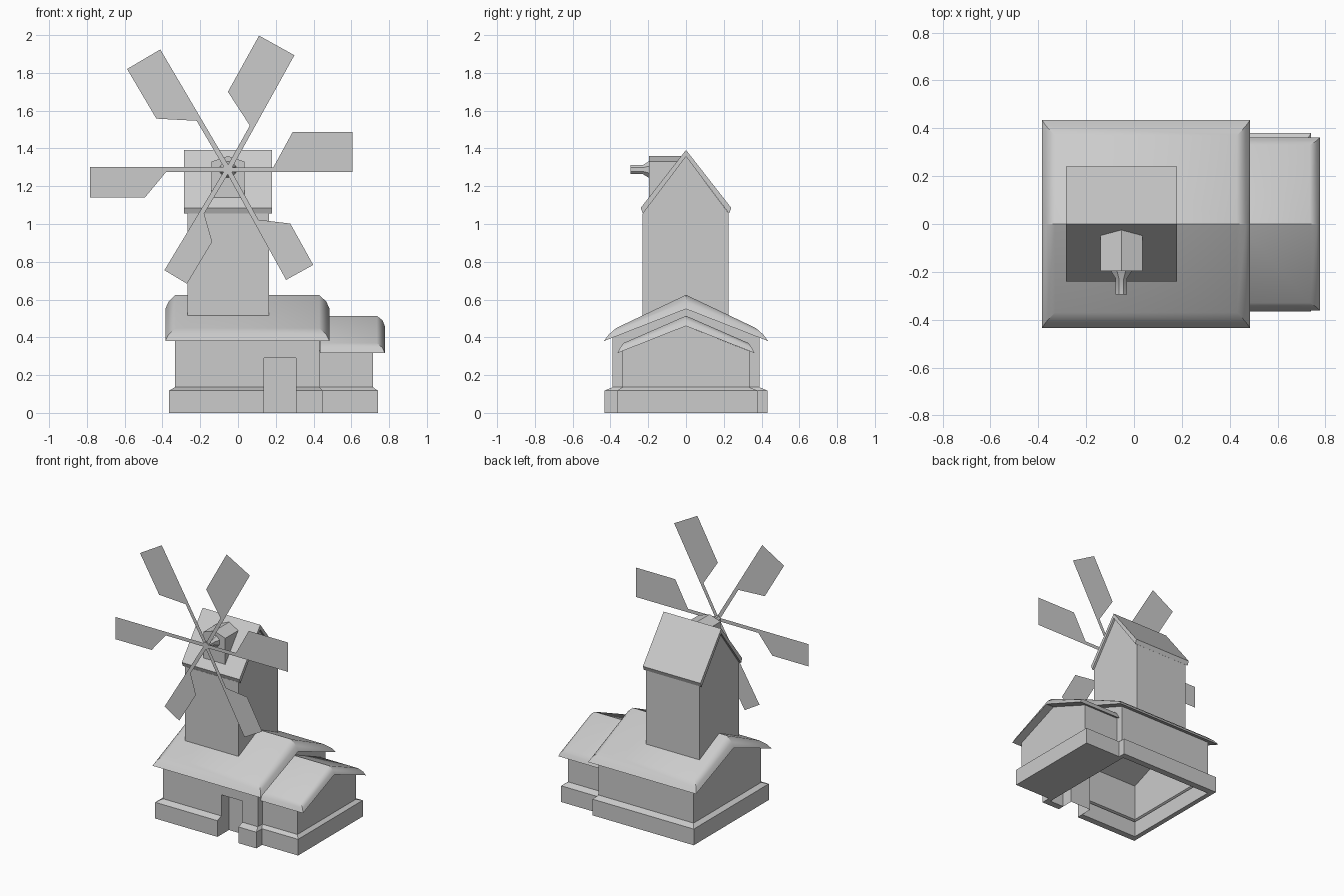
import bpy, bmesh, math
from mathutils import Vector

if "Cube" in bpy.data.objects:
    bpy.data.objects.remove(bpy.data.objects["Cube"])


def build(name, verts, faces, smooth=False):
    bm = bmesh.new()
    vs = [bm.verts.new(v) for v in verts]
    for f in faces:
        bm.faces.new([vs[i] for i in f])
    bmesh.ops.remove_doubles(bm, verts=bm.verts, dist=1e-4)
    bmesh.ops.recalc_face_normals(bm, faces=bm.faces)
    me = bpy.data.meshes.new(name)
    bm.to_mesh(me)
    bm.free()
    ob = bpy.data.objects.new(name, me)
    bpy.context.collection.objects.link(ob)
    if smooth:
        bpy.ops.object.select_all(action='DESELECT')
        ob.select_set(True)
        bpy.context.view_layer.objects.active = ob
        bpy.ops.object.shade_smooth_by_angle(angle=math.radians(35))
    return ob


def loft(name, rings, closed=True, caps=(), smooth=False):
    """Skin equal-length rings; caps are extra faces of (ring, point) pairs."""
    n = len(rings[0])
    faces = []
    for r in range(len(rings) - 1):
        for i in range(n if closed else n - 1):
            j = (i + 1) % n
            faces.append([r * n + i, r * n + j, (r + 1) * n + j, (r + 1) * n + i])
    faces += [[r * n + i for r, i in cap] for cap in caps]
    return build(name, [p for ring in rings for p in ring], faces, smooth)


def prism(name, profile, a, b, axis, smooth=False):
    n = len(profile)
    put = (lambda p, t: (t, p[0], p[1])) if axis == 'x' else (lambda p, t: (p[0], t, p[1]))
    caps = [[(r, i) for i in range(n)] for r in (0, 1)]
    return loft(name, [[put(p, t) for p in profile] for t in (a, b)], True, caps, smooth)


def gable_roof(name, steps):
    """Roof with a rounded rim; steps are (x left, x right, half depth, ridge z, eave z)."""
    rings = [[(a, 0, r), (a, -y, e), (b, -y, e), (b, 0, r), (b, y, e), (a, y, e)]
             for a, b, y, r, e in steps]
    caps = [[(k, i) for i in q] for k in (0, len(steps) - 1)
            for q in ((0, 1, 2, 3), (3, 4, 5, 0))]
    return loft(name, rings, True, caps, True)


def rect(x0, x1, y0, y1, z):
    return [(x0, y0, z), (x1, y0, z), (x1, y1, z), (x0, y1, z)]


# main house: plinth and lower wall, open at the door
DL, DR, DZ, WZ = 0.137, 0.306, 0.29, 0.40


def around_door(xl, xr, y, z):
    return [(DR, -y, z), (xr, -y, z), (xr, y, z), (xl, y, z), (xl, -y, z), (DL, -y, z)]


lower = [around_door(-.33, .42, .385, .115), around_door(-.33, .42, .385, 0),
         around_door(-.365, .45, .432, 0), around_door(-.365, .45, .432, .118),
         around_door(-.333, .432, .388, .136), around_door(-.333, .432, .388, DZ)]
loft("house_plinth_and_lower_wall", lower, False,
     [[(k, i) for k in range(5)] for i in (0, 5)])

# main house: wall above the door with gable ends
top = [(-.333, 0, .55), (.432, 0, .55)]
up = rect(-.333, .432, -.388, .388, DZ) + rect(-.333, .432, -.388, .388, WZ) + top
build("house_upper_wall", up,
      [(0, 1, 5, 4), (1, 2, 6, 9, 5), (2, 3, 7, 6), (3, 0, 4, 8, 7)])

# door recess
niche = [(DL, -.388), (DL, -.30), (DR, -.30), (DR, -.388)]
loft("door_recess", [[(x, y, z) for x, y in niche] for z in (0, DZ)], False,
     [[(1, i) for i in range(4)]])

# main roof
gable_roof("house_roof", [(-.33, .43, .37, .625, .449),
                          (-.368, .468, .41, .588, .414),
                          (-.385, .485, .435, .55, .38)])

# annex
loft("annex_plinth", [rect(.435, .74, -.365, .38, 0), rect(.435, .74, -.365, .38, .118),
                      rect(.435, .715, -.337, .335, .136)], True,
     [[(0, i) for i in range(4)]])
prism("annex_wall", [(-.337, .13), (.335, .13), (.335, .327), (0, .46), (-.337, .327)],
      .432, .715, 'x')
gable_roof("annex_roof", [(.435, .735, .33, .514, .37),
                          (.435, .765, .349, .49, .345),
                          (.435, .777, .362, .46, .317)])

# tower and its roof
prism("tower", [(-.229, .49), (.226, .49), (.226, 1.056), (0, 1.357), (-.229, 1.056)],
      -.267, .165, 'x')
half = [(.24, 1.085), (.228, 1.055)]
prism("tower_roof", [(0, 1.392)] + half + [(0, 1.357)] + [(-y, z) for y, z in half[::-1]],
      -.285, .18, 'x', True)

# dormer carrying the axle
CX, CZ = -.053, 1.288
prism("axle_dormer", [(CX - .088, 1.13), (CX + .088, 1.13), (CX + .088, 1.33),
                      (CX, 1.36), (CX - .088, 1.33)], -.197, -.02, 'y')

# axle: flared collar and shaft
N = 8
axle = [(.047, -.19), (.045, -.20), (.026, -.228), (.026, -.295)]
loft("axle", [[(CX + r * math.cos((i + .5) * math.tau / N), y,
                CZ + r * math.sin((i + .5) * math.tau / N)) for i in range(N)]
              for r, y in axle], True, [[(3, i) for i in range(N)]], True)

# sails: angle, tip radius, width, inner start, inner full-width point
sails = [(0, .66, .20, .24, .343), (61, .70, .20, .26, .36), (120.5, .73, .19, .307, .425),
         (180, .73, .148, .327, .44), (239, .63, .125, .265, .37), (299, .66, .15, .31, .41)]
for k, (ang, tip, w, s, f) in enumerate(sails):
    c, d = math.cos(math.radians(ang)), math.sin(math.radians(ang))
    flat = [(0, -.014), (s, -.014), (f, -.014), (tip, -.014), (tip, w), (f, w), (s, .012), (0, .012)]
    build(f"sail_{k + 1}", [(CX + u * c - v * d, -.29, CZ + u * d + v * c) for u, v in flat],
          [(0, 1, 6, 7), (1, 2, 5, 6), (2, 3, 4, 5)])
